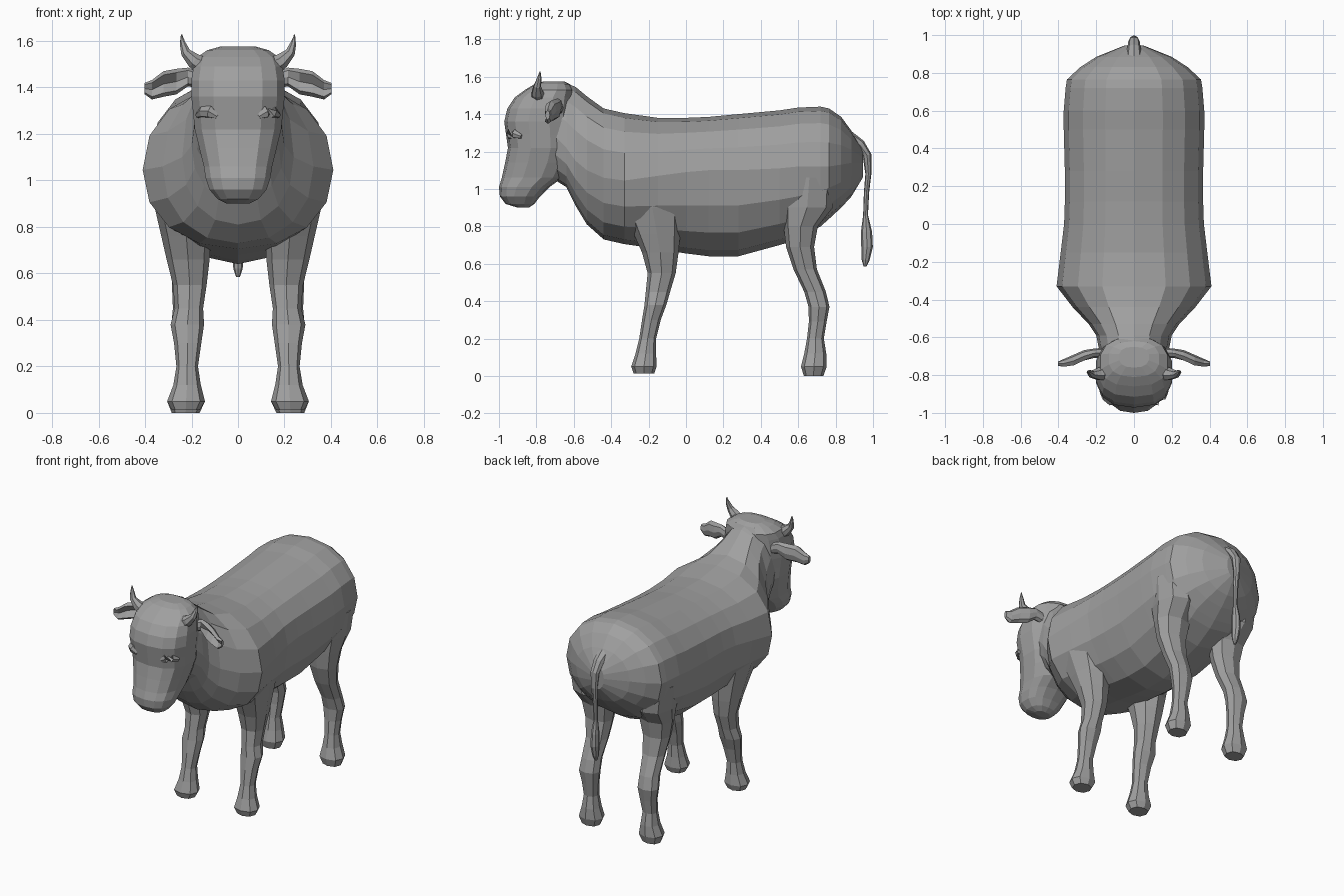
import bpy, bmesh, math
from mathutils import Vector

hide = bpy.data.materials.new("grey_hide")
hide.diffuse_color = (0.35, 0.35, 0.35, 1)


def oval(n, power, phase=0.0):
    """Unit rounded outline with n corners."""
    pts = []
    for i in range(n):
        a = 2 * math.pi * (i + phase) / n
        c, s = math.cos(a), math.sin(a)
        pts.append((math.copysign(abs(c) ** (2 / power), c),
                    math.copysign(abs(s) ** (2 / power), s)))
    return pts


def loft(name, rings):
    """Skin a list of equal-length point rings and close both ends."""
    bm = bmesh.new()
    rows = [[bm.verts.new(p) for p in ring] for ring in rings]
    n = len(rows[0])
    for a, b in zip(rows, rows[1:]):
        for i in range(n):
            j = (i + 1) % n
            bm.faces.new((a[i], a[j], b[j], b[i]))
    bm.faces.new(rows[0])
    bm.faces.new(rows[-1][::-1])
    bmesh.ops.recalc_face_normals(bm, faces=bm.faces)
    mesh = bpy.data.meshes.new(name)
    bm.to_mesh(mesh)
    bm.free()
    mesh.materials.append(hide)
    obj = bpy.data.objects.new(name, mesh)
    bpy.context.collection.objects.link(obj)
    return obj


def tube(name, path, n=6):
    """Tube in any direction from (point, radius across x, radius in side plane)."""
    pts = [Vector(p[0]) for p in path]
    rings = []
    for i, (p, ra, rb) in enumerate(path):
        d = (pts[min(i + 1, len(pts) - 1)] - pts[max(i - 1, 0)]).normalized()
        ref = Vector((0, 1, 0)) if abs(d.y) < 0.5 and abs(d.x) > 0.2 else Vector((1, 0, 0))
        u = (ref - d * ref.dot(d)).normalized()
        v = d.cross(u)
        rings.append([Vector(p) + u * ra * c + v * rb * s for c, s in oval(n, 2)])
    return loft(name, rings)


# Body and neck: y, half width, bottom, widest height, top
body = [
    (0.945, 0.05, 1.06, 1.14, 1.21), (0.885, 0.20, 0.96, 1.14, 1.31),
    (0.83, 0.285, 0.90, 1.13, 1.385), (0.765, 0.355, 0.84, 1.12, 1.43),
    (0.72, 0.362, 0.80, 1.12, 1.44), (0.60, 0.372, 0.73, 1.12, 1.435),
    (0.50, 0.372, 0.70, 1.11, 1.42), (0.28, 0.366, 0.64, 1.10, 1.40),
    (0.12, 0.366, 0.64, 1.10, 1.385), (0.0, 0.37, 0.655, 1.09, 1.38),
    (-0.15, 0.388, 0.68, 1.07, 1.38), (-0.33, 0.41, 0.705, 1.045, 1.405),
    (-0.44, 0.325, 0.73, 1.06, 1.43), (-0.53, 0.24, 0.81, 1.10, 1.495),
    (-0.59, 0.20, 0.91, 1.15, 1.545), (-0.64, 0.19, 1.01, 1.22, 1.565),
    (-0.72, 0.17, 1.06, 1.30, 1.57)]
rings = []
for y, w, lo, mid, hi in body:
    rings.append([(w * c, y, mid + s * ((hi - mid) if s > 0 else (mid - lo)))
                  for c, s in oval(16, 2.15)])
loft("body", rings)

# Head, stacked upward: z, front y, back y, half width
head = [
    (0.900, -0.90, -0.84, 0.05), (0.920, -0.965, -0.81, 0.09),
    (0.960, -0.995, -0.78, 0.125), (1.01, -1.0, -0.73, 0.142),
    (1.06, -0.985, -0.66, 0.15), (1.14, -0.967, -0.62, 0.17),
    (1.22, -0.952, -0.60, 0.19), (1.29, -0.962, -0.60, 0.197),
    (1.36, -0.972, -0.60, 0.205), (1.43, -0.955, -0.60, 0.205),
    (1.49, -0.915, -0.60, 0.195), (1.53, -0.86, -0.60, 0.18),
    (1.56, -0.81, -0.62, 0.135), (1.575, -0.76, -0.65, 0.08)]
rings = []
for z, f, b, w in head:
    rings.append([(w * c, (f + b) / 2 + (b - f) / 2 * s, z)
                  for c, s in oval(14, 2.5, 0.5)])
loft("head", rings)

# Leg sections: z, inner x, outer x, front y, back y
front_leg = [
    (0.012, 0.165, 0.285, -0.28, -0.17), (0.05, 0.142, 0.305, -0.293, -0.157),
    (0.12, 0.16, 0.278, -0.27, -0.16), (0.20, 0.172, 0.265, -0.25, -0.16),
    (0.30, 0.158, 0.275, -0.235, -0.135), (0.38, 0.146, 0.29, -0.222, -0.105),
    (0.45, 0.15, 0.272, -0.215, -0.085), (0.55, 0.135, 0.28, -0.205, -0.055),
    (0.66, 0.122, 0.307, -0.235, -0.04), (0.76, 0.115, 0.33, -0.28, -0.03),
    (0.90, 0.13, 0.362, -0.34, -0.02), (1.04, 0.18, 0.385, -0.33, -0.06)]
hind_leg = [
    (0.0, 0.165, 0.285, 0.63, 0.735), (0.05, 0.142, 0.305, 0.615, 0.752),
    (0.12, 0.16, 0.278, 0.632, 0.75), (0.20, 0.172, 0.265, 0.647, 0.737),
    (0.29, 0.16, 0.272, 0.657, 0.752), (0.37, 0.148, 0.288, 0.655, 0.767),
    (0.45, 0.15, 0.28, 0.632, 0.748), (0.57, 0.137, 0.285, 0.575, 0.70),
    (0.69, 0.12, 0.307, 0.535, 0.685), (0.80, 0.10, 0.328, 0.522, 0.705),
    (0.90, 0.10, 0.348, 0.51, 0.785), (1.06, 0.16, 0.362, 0.53, 0.79)]

# Ear sections: x, y, z, half depth, half height
ear = [
    (0.16, -0.68, 1.43, 0.025, 0.035), (0.215, -0.685, 1.445, 0.025, 0.04),
    (0.265, -0.70, 1.425, 0.032, 0.055), (0.32, -0.725, 1.415, 0.033, 0.055),
    (0.37, -0.738, 1.39, 0.024, 0.042), (0.402, -0.74, 1.395, 0.012, 0.024)]

for side, label in ((1, "right"), (-1, "left")):
    for name, rows in (("front_leg", front_leg), ("hind_leg", hind_leg)):
        rings = []
        for z, xi, xo, f, b in rows:
            rings.append([(side * ((xi + xo) / 2 + (xo - xi) / 2 * c),
                           (f + b) / 2 + (b - f) / 2 * s, z)
                          for c, s in oval(8, 2.3)])
        loft(f"{label}_{name}", rings)

    # Ears, hollowed on the front face
    rings = []
    for k, (x, y, z, hy, hz) in enumerate(ear):
        ring = []
        for c, s in oval(8, 2):
            depth = 0.25 if c < -0.9 and 1 < k < 5 else c
            ring.append((side * x, y + hy * depth, z + hz * s))
        rings.append(ring)
    loft(f"{label}_ear", rings)

    # Horns
    tube(f"{label}_horn", [
        ((side * 0.14, -0.785, 1.485), 0.045, 0.045),
        ((side * 0.19, -0.795, 1.515), 0.033, 0.034),
        ((side * 0.225, -0.795, 1.55), 0.02, 0.022),
        ((side * 0.238, -0.785, 1.59), 0.013, 0.013),
        ((side * 0.243, -0.78, 1.627), 0.003, 0.003)], 7)

    # Eyelid ridges
    tube(f"{label}_eyelid", [
        ((side * 0.09, -0.945, 1.275), 0.008, 0.012),
        ((side * 0.12, -0.94, 1.295), 0.022, 0.028),
        ((side * 0.15, -0.915, 1.295), 0.022, 0.026),
        ((side * 0.175, -0.88, 1.28), 0.01, 0.012)], 6)

# Tail with a tuft at the end
tube("tail", [
    ((0, 0.87, 1.27), 0.045, 0.04), ((0, 0.93, 1.235), 0.036, 0.03),
    ((0, 0.968, 1.18), 0.03, 0.024), ((0, 0.975, 1.08), 0.022, 0.016),
    ((0, 0.965, 0.98), 0.017, 0.014), ((0, 0.96, 0.86), 0.014, 0.013),
    ((0, 0.965, 0.77), 0.024, 0.03), ((0, 0.968, 0.69), 0.027, 0.031),
    ((0, 0.96, 0.62), 0.02, 0.021), ((0, 0.957, 0.585), 0.008, 0.008)], 8)
